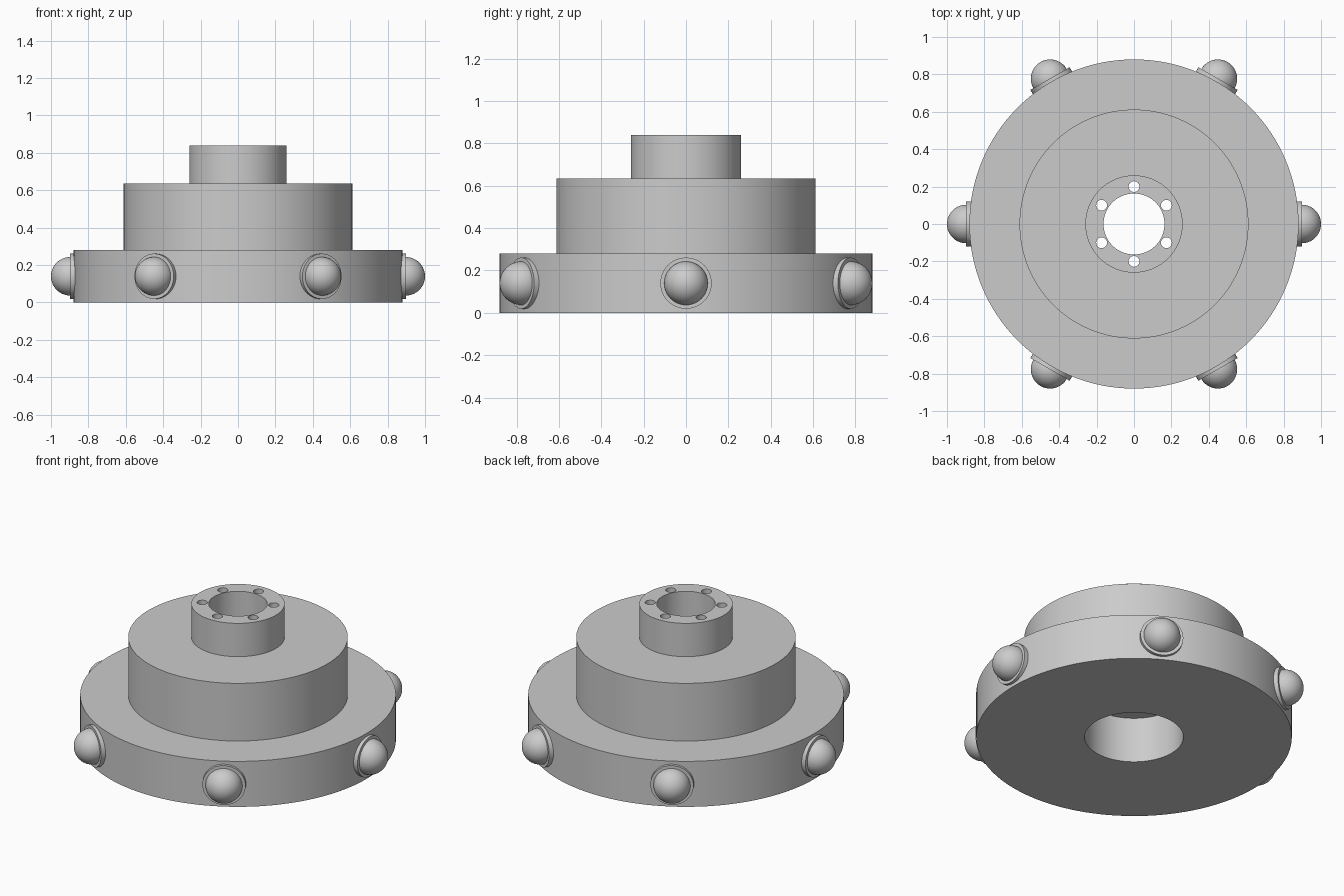
import bpy, bmesh
from math import radians, cos, sin, pi
from mathutils import Matrix, Vector

cube = bpy.data.objects.get("Cube")
if cube:
    bpy.data.objects.remove(cube, do_unlink=True)

GREY = (0.6, 0.6, 0.6, 1)
metal = bpy.data.materials.new("plain_grey")
metal.use_nodes = True
metal.diffuse_color = GREY
for node in metal.node_tree.nodes:
    if node.type == 'BSDF_PRINCIPLED':
        node.inputs["Base Color"].default_value = GREY


def add_object(name, bm):
    bmesh.ops.recalc_face_normals(bm, faces=bm.faces)
    mesh = bpy.data.meshes.new(name)
    bm.to_mesh(mesh)
    bm.free()
    mesh.materials.append(metal)
    obj = bpy.data.objects.new(name, mesh)
    bpy.context.collection.objects.link(obj)
    return obj


def smooth(obj):
    bpy.ops.object.select_all(action='DESELECT')
    obj.select_set(True)
    bpy.context.view_layer.objects.active = obj
    bpy.ops.object.shade_smooth_by_angle(angle=radians(30))


def lathe(name, profile, steps):
    """Revolve a closed (radius, height) profile around z."""
    bm = bmesh.new()
    rings = [[bm.verts.new((r * cos(2 * pi * i / steps), r * sin(2 * pi * i / steps), z))
              for i in range(steps)] for r, z in profile]
    for k, ring in enumerate(rings):
        above = rings[(k + 1) % len(rings)]
        for i in range(steps):
            j = (i + 1) % steps
            bm.faces.new((ring[i], ring[j], above[j], above[i]))
    return add_object(name, bm)


# Stepped hub: wide base, middle drum, neck, narrow bore with a wider recess below
BASE_R, BASE_TOP = 0.88, 0.28
DRUM_R, DRUM_TOP = 0.612, 0.635
NECK_R, NECK_TOP = 0.26, 0.84
BORE_R, RECESS_R = 0.163, 0.275
hub = lathe("stepped_hub", [
    (RECESS_R, 0), (BASE_R, 0), (BASE_R, BASE_TOP), (DRUM_R, BASE_TOP),
    (DRUM_R, DRUM_TOP), (NECK_R, DRUM_TOP), (NECK_R, NECK_TOP),
    (BORE_R, NECK_TOP), (BORE_R, BASE_TOP), (RECESS_R, BASE_TOP)], 128)

# Six bolt holes drilled through the neck into the recess
bm = bmesh.new()
for k in range(6):
    a = radians(30 + 60 * k)
    bmesh.ops.create_cone(bm, cap_ends=True, segments=24, radius1=0.029, radius2=0.029,
                          depth=0.8, matrix=Matrix.Translation((0.2 * cos(a), 0.2 * sin(a), 0.55)))
drill = add_object("bolt_hole_cutter", bm)
drill.hide_render = True
cut = hub.modifiers.new("bolt_holes", 'BOOLEAN')
cut.operation = 'DIFFERENCE'
cut.solver = 'EXACT'
cut.object = drill
bpy.context.view_layer.objects.active = hub
bpy.ops.object.modifier_apply(modifier=cut.name)
bpy.data.objects.remove(drill, do_unlink=True)
smooth(hub)

# Six round knobs on thin collars around the base rim
for k in range(6):
    turn = Matrix.Rotation(radians(60 * k), 4, 'Z')
    side = Matrix.Rotation(radians(90), 4, 'Y')

    bm = bmesh.new()
    bmesh.ops.create_cone(bm, cap_ends=True, segments=48, radius1=0.121, radius2=0.121,
                          depth=0.028, matrix=turn @ Matrix.Translation((0.884, 0, 0.14)) @ side)
    smooth(add_object(f"knob_collar_{k + 1}", bm))

    bm = bmesh.new()
    bmesh.ops.create_uvsphere(bm, u_segments=48, v_segments=24, radius=0.103,
                              matrix=turn @ Matrix.Translation((0.897, 0, 0.14)) @ side)
    # Keep only the outer half, closed where it meets the collar
    outward = turn @ Vector((1, 0, 0))
    bmesh.ops.bisect_plane(bm, geom=bm.verts[:] + bm.edges[:] + bm.faces[:],
                           plane_co=outward * 0.89 + Vector((0, 0, 0.14)),
                           plane_no=outward, clear_inner=True)
    bmesh.ops.holes_fill(bm, edges=[e for e in bm.edges if e.is_boundary])
    smooth(add_object(f"knob_{k + 1}", bm))
